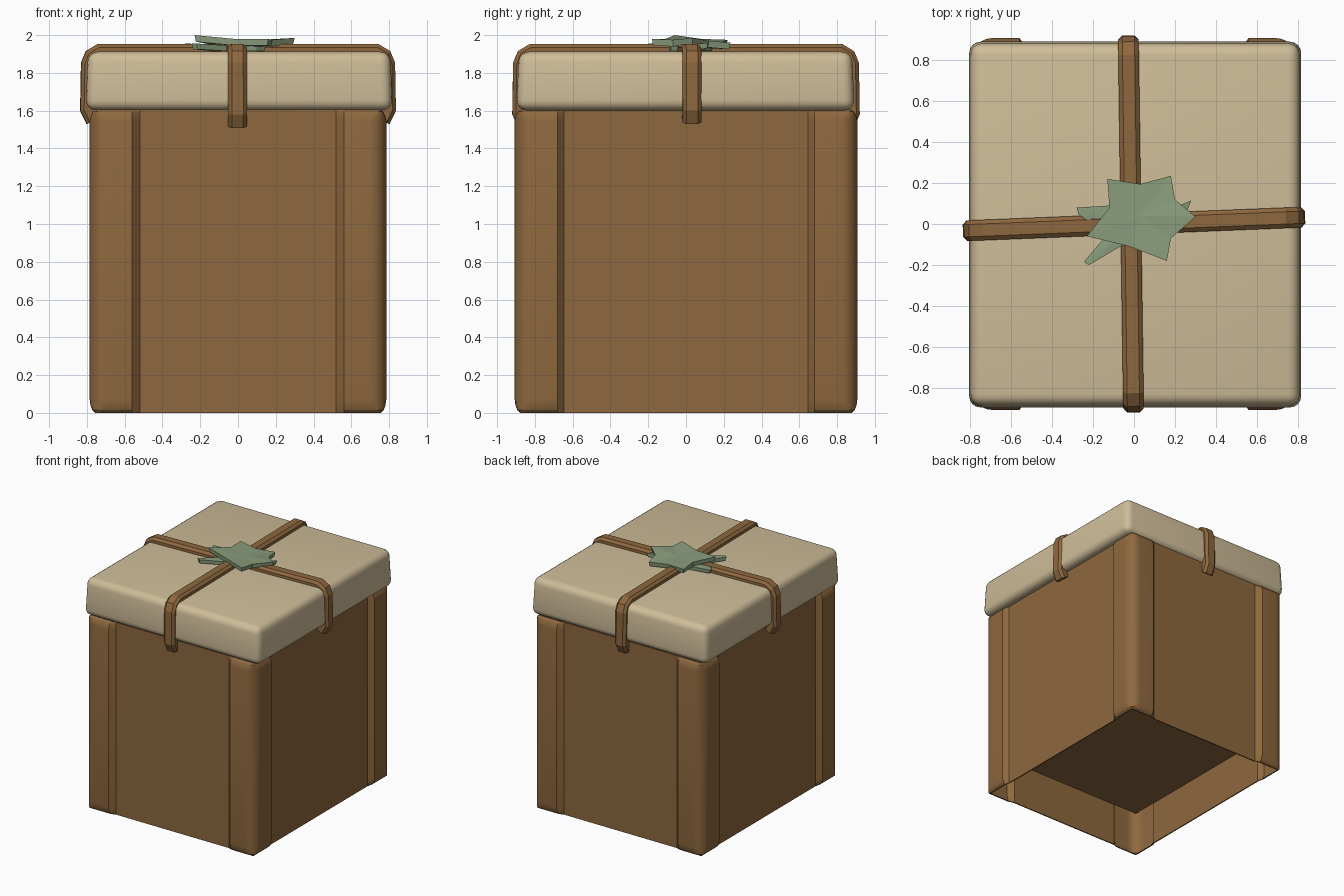
import bpy, bmesh, math
from mathutils import Vector

if "Cube" in bpy.data.objects:
    bpy.data.objects.remove(bpy.data.objects["Cube"])


def material(name, rgb):
    m = bpy.data.materials.new(name)
    lin = [((c / 255 + 0.055) / 1.055) ** 2.4 for c in rgb]
    m.diffuse_color = (*lin, 1)
    m.use_nodes = True
    m.node_tree.nodes["Principled BSDF"].inputs["Base Color"].default_value = m.diffuse_color
    return m


BROWN = material("cardboard brown", (142, 104, 62))
CREAM = material("cream", (207, 189, 153))
GREEN = material("sage green", (138, 157, 124))


def make(name, bm, mat, smooth=None):
    bmesh.ops.recalc_face_normals(bm, faces=bm.faces[:])
    me = bpy.data.meshes.new(name)
    bm.to_mesh(me)
    bm.free()
    ob = bpy.data.objects.new(name, me)
    bpy.context.collection.objects.link(ob)
    me.materials.append(mat)
    if smooth:
        bpy.ops.object.select_all(action='DESELECT')
        ob.select_set(True)
        bpy.context.view_layer.objects.active = ob
        bpy.ops.object.shade_smooth_by_angle(angle=math.radians(smooth))
    return ob


def loft(rings, cap=False):
    """Skin closed rings of points into a tube, or into a ring when not capped."""
    bm = bmesh.new()
    vs = [[bm.verts.new(p) for p in r] for r in rings]
    n = len(vs[0])
    pairs = list(zip(vs, vs[1:]))
    if not cap:
        pairs.append((vs[-1], vs[0]))
    for a, b in pairs:
        for i in range(n):
            j = (i + 1) % n
            bm.faces.new((a[i], a[j], b[j], b[i]))
    if cap:
        bm.faces.new(vs[0])
        bm.faces.new(vs[-1])
    return bm


# Body: open-bottomed shell, flat panels with raised rounded corner posts
PX, PY = 0.745, 0.864           # panel planes
R, CX, CY = 0.09, 0.785, 0.907  # post corner
quarter = [(PX, 0.645), (CX, 0.68)]
for k in range(7):
    a = math.radians(15 * k)
    quarter.append((CX - R + R * math.cos(a), CY - R + R * math.sin(a)))
quarter += [(0.56, CY), (0.52, PY)]
outline = (quarter + [(-x, y) for x, y in reversed(quarter)]
           + [(-x, -y) for x, y in quarter] + [(x, -y) for x, y in reversed(quarter)])


def body_ring(z, inset, thick=0.0):
    ring = []
    for x, y in outline:
        lx, ly = max(PX, CX - inset), max(PY, CY - inset)
        x, y = max(-lx, min(lx, x)), max(-ly, min(ly, y))
        ring.append((x * (1 - thick / CX), y * (1 - thick / CY), z))
    return ring


levels = [(0, 0.03), (0.015, 0.014), (0.04, 0.004), (0.07, 0),
          (1.55, 0), (1.575, 0.006), (1.595, 0.018), (1.605, 0.035)]
rings = [body_ring(z, i) for z, i in levels]
rings += [body_ring(z, i, 0.01) for z, i in reversed(levels)]
make("box_body", loft(rings), BROWN, 24)

# Raised floor inside the body
bm = bmesh.new()
bm.faces.new([bm.verts.new((x, y, 0.36)) for x, y in
              ((-.735, -.853), (-.735, .853), (.735, .853), (.735, -.853))])
floor = make("inner_floor", bm, BROWN)
for p in floor.data.polygons:
    if p.normal.z > 0:
        p.flip()

# Lid: soft rounded slab, slightly wider at its lower edge
bm = bmesh.new()
bmesh.ops.create_cube(bm, size=1)
for v in bm.verts:
    v.co = Vector((0.006 + v.co.x * 1.625, -0.003 + v.co.y * 1.79, 1.757 + v.co.z * 0.31))
    if v.co.z > 1.757:
        v.co.x *= 0.985
        v.co.y *= 0.985
bmesh.ops.bevel(bm, geom=bm.edges[:], offset=0.055, segments=4, profile=0.5, affect='EDGES')
make("lid", bm, CREAM, 40)

# Straps: chamfered bands folded over the lid
SECTION = [(-.05, -.02), (-.05, .028), (-.03, .047), (.03, .047), (.05, .028), (.05, -.02)]


def strap(name, half, low, angle, shift):
    right = [(half - .03, low), (half, low + .06), (half - .005, 1.845),
             (half - .02, 1.885), (half - .06, 1.908)]
    path = [Vector((-x, z)) for x, z in right] + [Vector(p) for p in reversed(right)]
    rings = []
    for i, p in enumerate(path):
        a = (p - path[i - 1]).normalized() if i else None
        b = (path[i + 1] - p).normalized() if i + 1 < len(path) else None
        t = ((a or b) + (b or a)).normalized()
        n = Vector((-t.y, t.x))
        ring = []
        for w, h in SECTION:
            u, z = p + n * h
            ring.append((u * math.cos(angle) - w * math.sin(angle) + shift,
                         u * math.sin(angle) + w * math.cos(angle), z))
        rings.append(ring)
    make(name, loft(rings, cap=True), BROWN)


strap("strap_side_to_side", 0.79, 1.55, math.radians(2.3), 0)
strap("strap_front_to_back", 0.874, 1.53, math.radians(90.8), -0.015)


# Bow: two irregular stacked stars
def star(name, pts, centre, thick):
    bm = bmesh.new()
    tops = [bm.verts.new(p) for p in pts]
    bots = [bm.verts.new((x * .97, y * .97, z - thick)) for x, y, z in pts]
    ct = bm.verts.new(centre)
    cb = bm.verts.new((centre[0], centre[1], centre[2] - thick))
    for i in range(len(pts)):
        j = (i + 1) % len(pts)
        bm.faces.new((ct, tops[i], tops[j]))
        bm.faces.new((cb, bots[j], bots[i]))
        bm.faces.new((tops[i], bots[i], bots[j], tops[j]))
    make(name, bm, GREEN)


star("bow_top", [(-.13, .22, 1.975), (.03, .195, 1.965), (.18, .235, 1.96), (.20, .12, 1.97),
                 (.30, .035, 1.985), (.18, -.07, 1.975), (.16, -.18, 1.98), (-.02, -.11, 1.98),
                 (-.23, -.06, 2.0), (-.12, .08, 1.98)], (.03, .04, 1.97), .035)
star("bow_bottom", [(-.28, .08, 1.955), (-.12, .09, 1.945), (.05, .14, 1.945), (.20, .07, 1.95),
                    (.28, .115, 1.96), (.25, .04, 1.95), (.10, -.08, 1.945), (-.05, -.10, 1.945),
                    (-.22, -.20, 1.955), (-.245, -.185, 1.955), (-.13, -.05, 1.945),
                    (-.27, .045, 1.955)], (0, 0, 1.945), .03)
